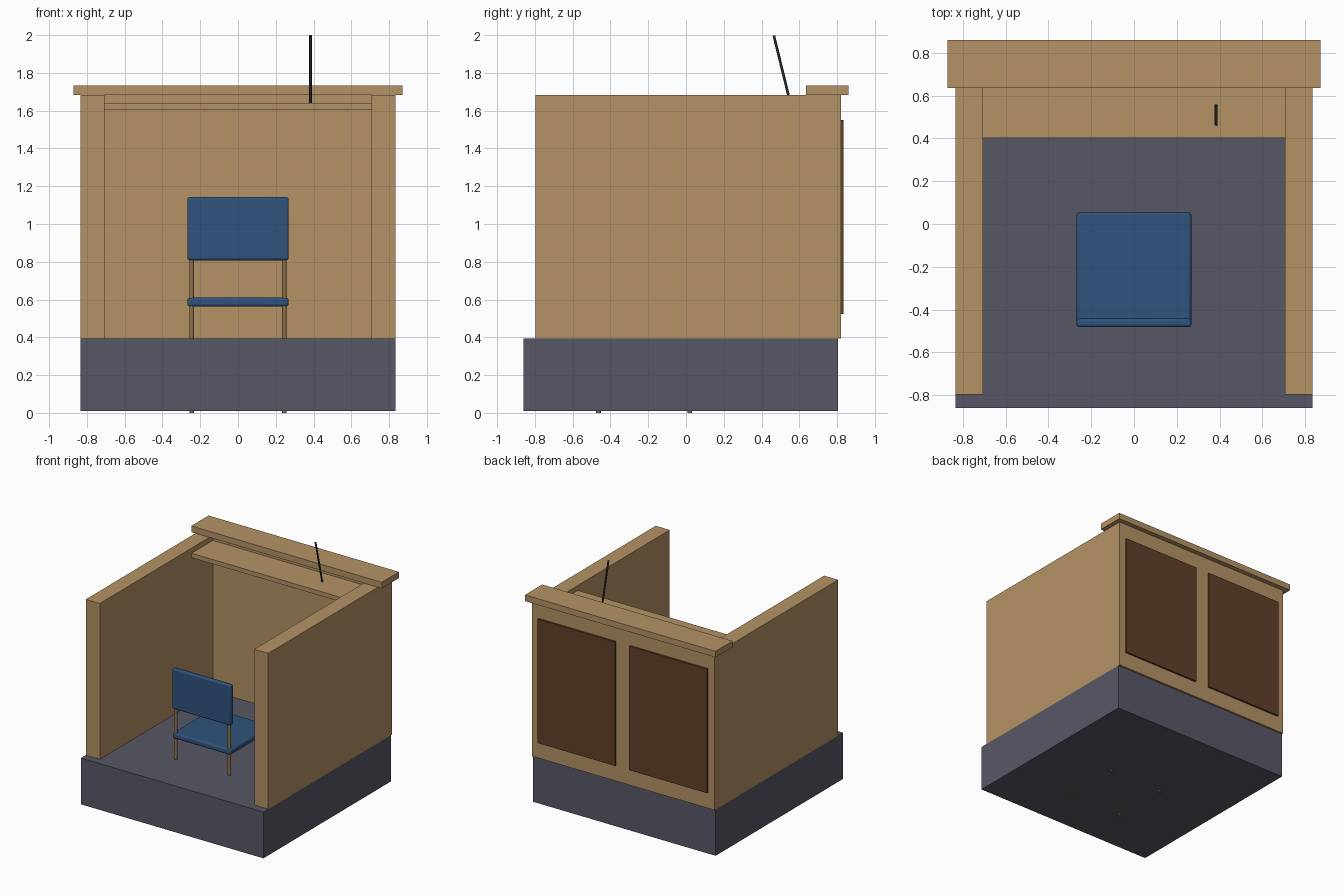
import bpy
import math
from mathutils import Vector

cube = bpy.data.objects.get("Cube")
if cube:
    bpy.data.objects.remove(cube, do_unlink=True)


def material(name, r, g, b):
    m = bpy.data.materials.new(name)
    m.use_nodes = True
    m.diffuse_color = (r, g, b, 1)
    bsdf = next(n for n in m.node_tree.nodes if n.type == "BSDF_PRINCIPLED")
    bsdf.inputs["Base Color"].default_value = (r, g, b, 1)
    bsdf.inputs["Roughness"].default_value = 0.8
    return m


wood = material("light wood", 0.46, 0.29, 0.13)
slate = material("slate grey", 0.095, 0.097, 0.133)
blue = material("blue fabric", 0.03, 0.085, 0.2)
brown = material("dark brown", 0.115, 0.05, 0.022)
bronze = material("bronze", 0.26, 0.165, 0.07)
black = material("near black", 0.02, 0.022, 0.027)


def box(name, x, y, z, mat, bevel=0):
    """Box spanning the given (low, high) ranges."""
    bpy.ops.mesh.primitive_cube_add(size=1)
    ob = bpy.context.object
    ob.name = name
    lo, hi = Vector((x[0], y[0], z[0])), Vector((x[1], y[1], z[1]))
    for v in ob.data.vertices:
        v.co = (lo + hi) / 2 + v.co * (hi - lo)
    ob.data.materials.append(mat)
    if bevel:
        mod = ob.modifiers.new("rounded edges", "BEVEL")
        mod.width = bevel
        mod.segments = 3
        bpy.ops.object.shade_smooth_by_angle(angle=math.radians(40))
    return ob


def rod(name, start, end, radius, mat, sides=12):
    """Cylinder between two points."""
    a, b = Vector(start), Vector(end)
    bpy.ops.mesh.primitive_cylinder_add(
        vertices=sides, radius=radius, depth=(b - a).length, location=(a + b) / 2)
    ob = bpy.context.object
    ob.name = name
    ob.rotation_euler = (b - a).to_track_quat("Z", "Y").to_euler()
    ob.data.materials.append(mat)
    bpy.ops.object.shade_smooth_by_angle(angle=math.radians(40))
    return ob


def span(side, a, b):
    return tuple(sorted((side * a, side * b)))


# Base and enclosure
FLOOR, TOP, OUT, INNER = 0.393, 1.682, 0.835, 0.707
box("platform", (-OUT, OUT), (-0.86, 0.805), (0.01, FLOOR), slate)
box("back_wall", (-OUT, OUT), (0.68, 0.82), (FLOOR, TOP), wood)
box("top_cap", (-0.872, 0.872), (0.635, 0.86), (TOP, 1.733), wood)
box("shelf", (-INNER, INNER), (0.402, 0.68), (1.603, 1.64), wood)

for side, label in ((1, "left"), (-1, "right")):
    box(label + "_wall", span(side, INNER, OUT), (-0.797, 0.68), (FLOOR, TOP), wood)
    box(label + "_back_panel", span(side, 0.065, 0.775), (0.815, 0.835), (0.524, 1.55), brown)

# Chair facing the back wall
box("seat", (-0.268, 0.268), (-0.48, 0.056), (0.563, 0.61), blue, 0.014)
box("backrest", (-0.268, 0.268), (-0.482, -0.442), (0.808, 1.142), blue, 0.012)
for side, label in ((1, "left"), (-1, "right")):
    x = side * 0.245
    rod(label + "_rear_leg", (x, -0.463, 0), (x, -0.463, 0.85), 0.013, bronze)
    rod(label + "_front_leg", (x, 0.02, 0), (x, 0.02, 0.58), 0.013, bronze)

# Leaning thin rod on the shelf
rod("antenna", (0.384, 0.553, 1.638), (0.384, 0.465, 1.998), 0.007, black)
